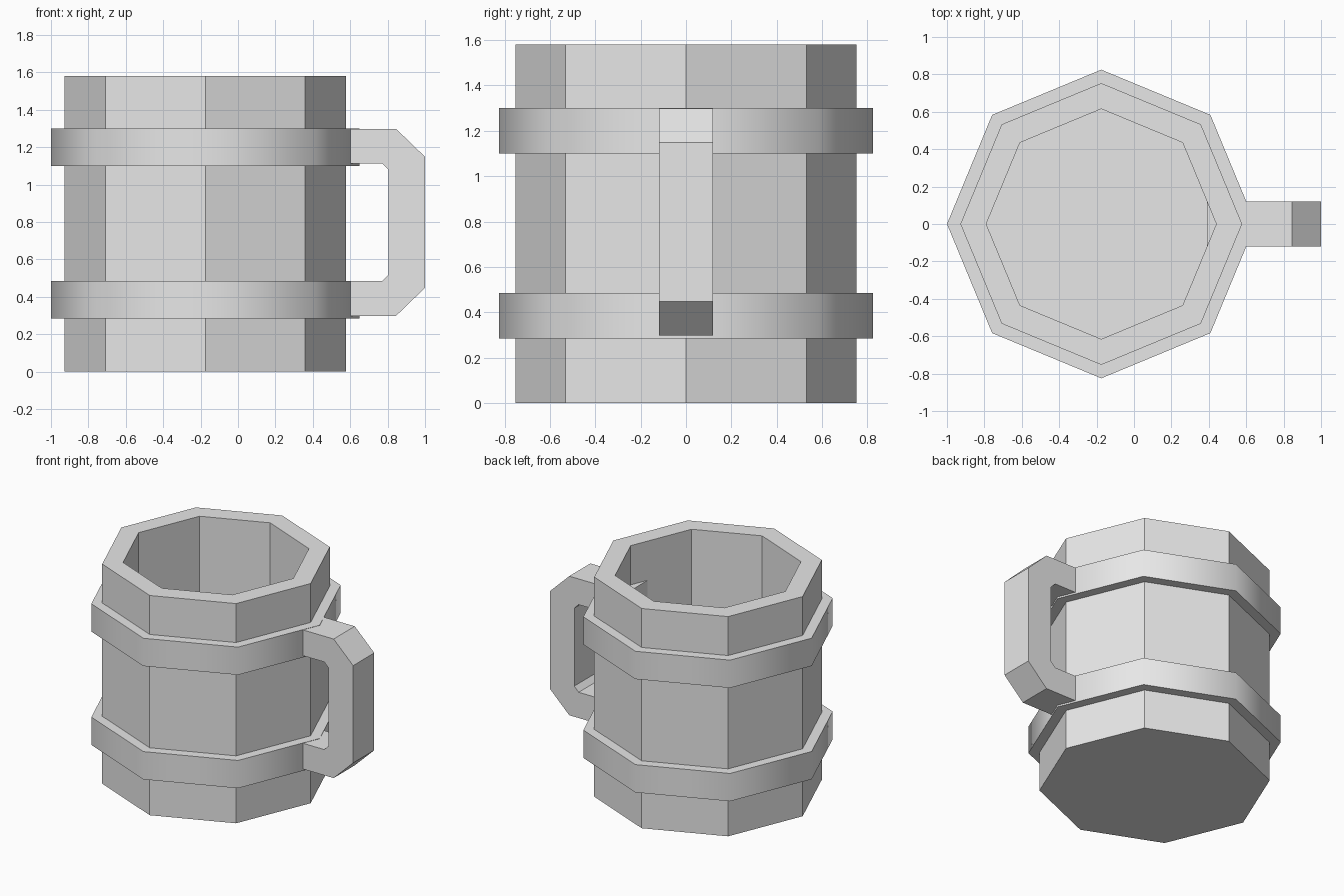
import bpy
import bmesh
import math

cube = bpy.data.objects.get("Cube")
if cube:
    bpy.data.objects.remove(cube, do_unlink=True)

SIDES = 8
CENTRE_X = -0.175

grey = bpy.data.materials.new("plain grey")
grey.use_nodes = True
grey.diffuse_color = (0.8, 0.8, 0.8, 1)
grey.node_tree.nodes["Principled BSDF"].inputs["Base Color"].default_value = (0.8, 0.8, 0.8, 1)


def finish(name, bm):
    bmesh.ops.recalc_face_normals(bm, faces=bm.faces)
    mesh = bpy.data.meshes.new(name)
    bm.to_mesh(mesh)
    bm.free()
    mesh.materials.append(grey)
    obj = bpy.data.objects.new(name, mesh)
    bpy.context.collection.objects.link(obj)
    return obj


def octagon_lathe(name, profile, closed):
    """Sweep (radius, height) points around eight sides."""
    bm = bmesh.new()
    rings = []
    for radius, z in profile:
        angles = [math.tau * i / SIDES for i in range(SIDES)]
        rings.append([bm.verts.new((radius * math.cos(a), radius * math.sin(a), z))
                      for a in angles])
    pairs = list(zip(rings, rings[1:]))
    if closed:
        pairs.append((rings[-1], rings[0]))
    else:
        bm.faces.new(rings[0])
        bm.faces.new(rings[-1])
    for a, b in pairs:
        for i in range(SIDES):
            j = (i + 1) % SIDES
            bm.faces.new((a[i], a[j], b[j], b[i]))
    obj = finish(name, bm)
    obj.location.x = CENTRE_X
    return obj


# Hollow mug body with a closed floor
octagon_lathe("mug_body", [(0.753, 0), (0.753, 1.58), (0.615, 1.58), (0.615, 0.14)], False)

# Two hoops, softly shaded around the outside
for name, low in (("lower_band", 0.285), ("upper_band", 1.10)):
    high = low + 0.2
    band = octagon_lathe(name, [(0.825, low), (0.825, high), (0.74, high), (0.74, low)], True)
    bpy.ops.object.select_all(action="DESELECT")
    band.select_set(True)
    bpy.context.view_layer.objects.active = band
    bpy.ops.object.shade_smooth_by_angle(angle=math.radians(60))

# Handle: upper half of each outline mirrored about its middle height
MIDDLE = 0.798
outer = [(0.39, 0.5), (0.845, 0.5), (1.0, 0.35)]
inner = [(0.39, 0.315), (0.77, 0.315), (0.805, 0.28)]


def mirrored(half):
    return half + [(x, -z) for x, z in reversed(half)]


bm = bmesh.new()
rows = []
for y in (-0.12, 0.12):
    for outline in (outer, inner):
        rows.append([bm.verts.new((x, y, MIDDLE + z)) for x, z in mirrored(outline)])
front_out, front_in, back_out, back_in = rows
loop = [front_out, front_in, back_in, back_out]
for k in range(len(loop)):
    a, b = loop[k], loop[(k + 1) % len(loop)]
    for i in range(len(a) - 1):
        bm.faces.new((a[i], a[i + 1], b[i + 1], b[i]))
for i in (0, -1):
    bm.faces.new([row[i] for row in loop])
finish("handle", bm)
